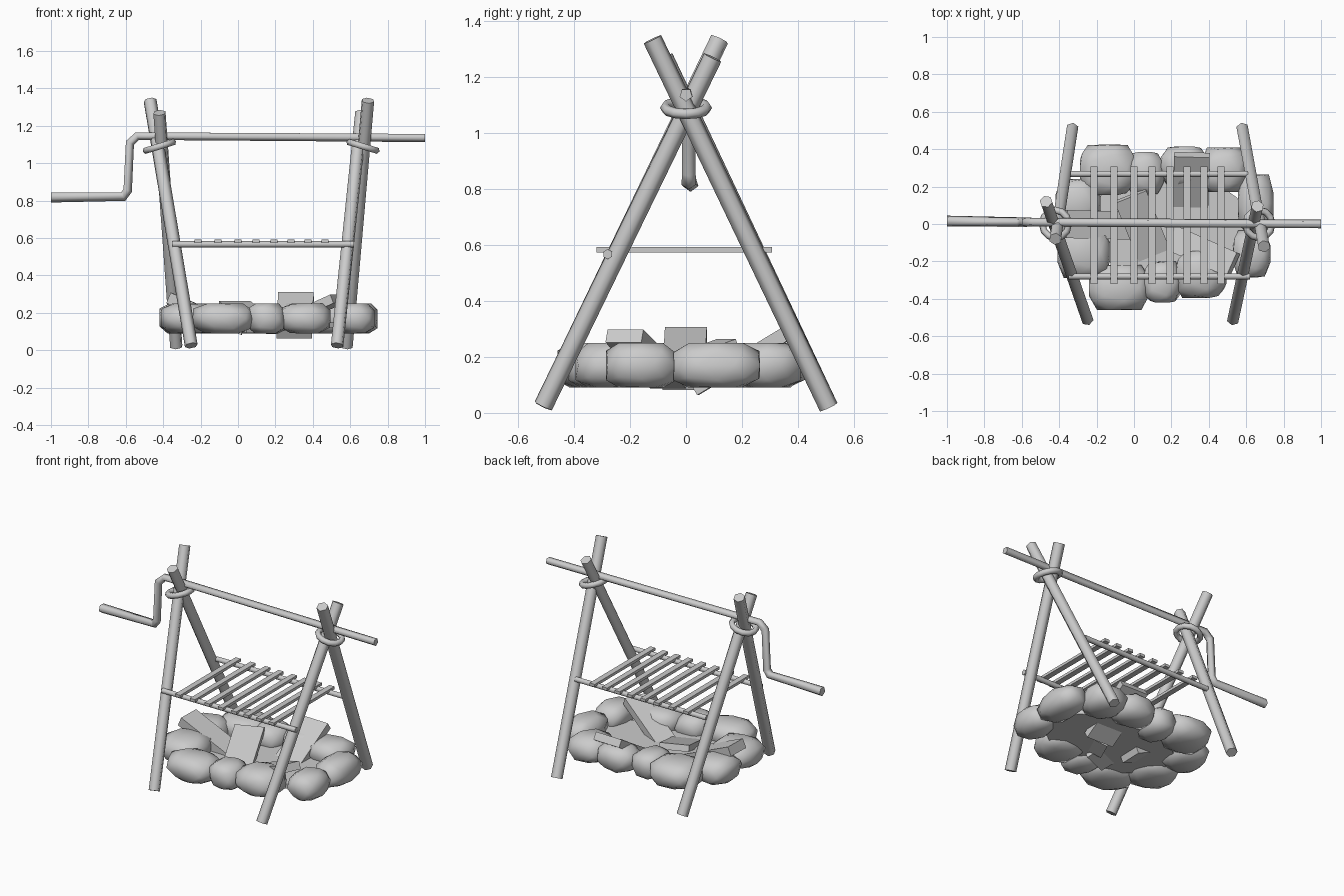
import bpy, bmesh, math, random
from mathutils import Vector, Matrix

if "Cube" in bpy.data.objects:
    bpy.data.objects.remove(bpy.data.objects["Cube"])

random.seed(4)


def finish(name, bm, smooth=None):
    bmesh.ops.recalc_face_normals(bm, faces=bm.faces)
    me = bpy.data.meshes.new(name)
    bm.to_mesh(me)
    bm.free()
    ob = bpy.data.objects.new(name, me)
    bpy.context.collection.objects.link(ob)
    if smooth:
        bpy.ops.object.select_all(action='DESELECT')
        bpy.context.view_layer.objects.active = ob
        ob.select_set(True)
        bpy.ops.object.shade_smooth_by_angle(angle=math.radians(smooth))
    return ob


def pole(name, p, q, r, sides=6):
    p, q = Vector(p), Vector(q)
    d = q - p
    m = Matrix.Translation((p + q) / 2) @ d.to_track_quat('Z', 'Y').to_matrix().to_4x4()
    bm = bmesh.new()
    bmesh.ops.create_cone(bm, cap_ends=True, segments=sides, radius1=r, radius2=r,
                          depth=d.length, matrix=m)
    return finish(name, bm, 65)


def plank(name, p, q, width, thick):
    p, q = Vector(p), Vector(q)
    d = q - p
    x = d.normalized()
    y = Vector((0, 0, 1)).cross(x).normalized()
    z = x.cross(y)
    rot = Matrix((x, y, z)).transposed().to_4x4()
    m = Matrix.Translation((p + q) / 2) @ rot @ Matrix.Diagonal((d.length, width, thick, 1))
    bm = bmesh.new()
    bmesh.ops.create_cube(bm, size=1, matrix=m)
    return finish(name, bm)


def stone(name, x, y, hx, hy):
    # rounded block: sphere pushed out and clamped to a box
    bm = bmesh.new()
    bmesh.ops.create_icosphere(bm, subdivisions=2, radius=1)
    for v in bm.verts:
        k = random.uniform(1.12, 1.3)
        c = [max(-1, min(1, a * k)) for a in v.co]
        v.co = (x + c[0] * hx, y + c[1] * hy, 0.17 + c[2] * 0.08)
    return finish(name, bm, 60)


# Crossed support legs
pole("front_left_leg", (-0.25, -0.51, 0.025), (-0.47, 0.12, 1.335), 0.035)
pole("back_left_leg", (-0.33, 0.51, 0.02), (-0.42, -0.08, 1.27), 0.035)
pole("front_right_leg", (0.53, -0.51, 0.025), (0.66, 0.095, 1.27), 0.035)
pole("back_right_leg", (0.58, 0.51, 0.02), (0.695, -0.12, 1.335), 0.035)

# Rope lashings
for name, x, tilt in (("left_lashing", -0.42, -17), ("right_lashing", 0.668, 17)):
    bpy.ops.mesh.primitive_torus_add(major_segments=12, minor_segments=6,
                                     major_radius=0.074, minor_radius=0.019,
                                     location=(x, 0, 1.09),
                                     rotation=(0, math.radians(tilt), 0))
    bpy.context.object.name = name
    bpy.ops.object.shade_smooth()

# Cranked spit
path = [(1, 0, 1.137, .024), (-0.54, .01, 1.147, .024), (-0.58, .01, 1.11, .026),
        (-0.592, .01, 0.855, .026), (-0.615, .01, 0.823, .027), (-1, .016, 0.82, .03)]
bm = bmesh.new()
rings = []
for i, (x, y, z, r) in enumerate(path):
    c = Vector((x, y, z))
    a = Vector(path[max(i - 1, 0)][:3])
    b = Vector(path[min(i + 1, len(path) - 1)][:3])
    t = ((c - a).normalized() + (b - c).normalized()).normalized()
    u = Vector((0, 1, 0))
    w = t.cross(u).normalized()
    u = w.cross(t)
    rings.append([bm.verts.new(c + r * (math.sin(k * math.tau / 5) * u + math.cos(k * math.tau / 5) * w))
                  for k in range(5)])
for a, b in zip(rings, rings[1:]):
    for k in range(5):
        bm.faces.new((a[k], a[(k + 1) % 5], b[(k + 1) % 5], b[k]))
bm.faces.new(rings[0])
bm.faces.new(rings[-1])
finish("crank_spit", bm, 75)

# Grill rails and slats
pole("front_grill_rail", (-0.35, -0.28, 0.567), (0.62, -0.28, 0.567), 0.018)
pole("back_grill_rail", (-0.34, 0.268, 0.567), (0.61, 0.268, 0.567), 0.018)
for i, x in enumerate((-0.214, -0.107, 0, 0.096, 0.193, 0.283, 0.374, 0.465)):
    plank(f"grill_slat_{i + 1}", (x, -0.32, 0.583), (x, 0.308, 0.583), 0.037, 0.018)

# Ring of stones: x, y, half width, half depth
stones = [(-0.14, .29, .15, .135), (0.06, .27, .1, .115), (0.27, .31, .13, .105),
          (0.48, .29, .12, .12), (0.65, .11, .095, .155), (0.63, -.16, .1, .125),
          (0.36, -.27, .135, .125), (0.15, -.31, .1, .11), (-0.08, -.34, .16, .12),
          (-0.27, -.15, .14, .14), (-0.3, .11, .12, .13)]
for i, s in enumerate(stones):
    stone(f"fire_stone_{i + 1}", *s)

# Ash bed
bm = bmesh.new()
bmesh.ops.create_cone(bm, cap_ends=True, segments=12, radius1=1, radius2=1, depth=0.03,
                      matrix=Matrix.Translation((0.18, -0.01, 0.135)) @ Matrix.Diagonal((0.43, 0.3, 1, 1)))
finish("ash_bed", bm)

# Leaning firewood
plank("firewood_back", (0.31, 0.37, 0.29), (0.30, 0.03, 0.085), 0.19, 0.05)
plank("firewood_left", (-0.37, 0.0, 0.28), (0.03, -0.01, 0.11), 0.15, 0.06)
plank("firewood_right", (0.53, -0.22, 0.275), (0.17, -0.06, 0.11), 0.14, 0.05)
plank("firewood_middle", (-0.02, 0.15, 0.245), (0.13, -0.22, 0.11), 0.18, 0.04)
